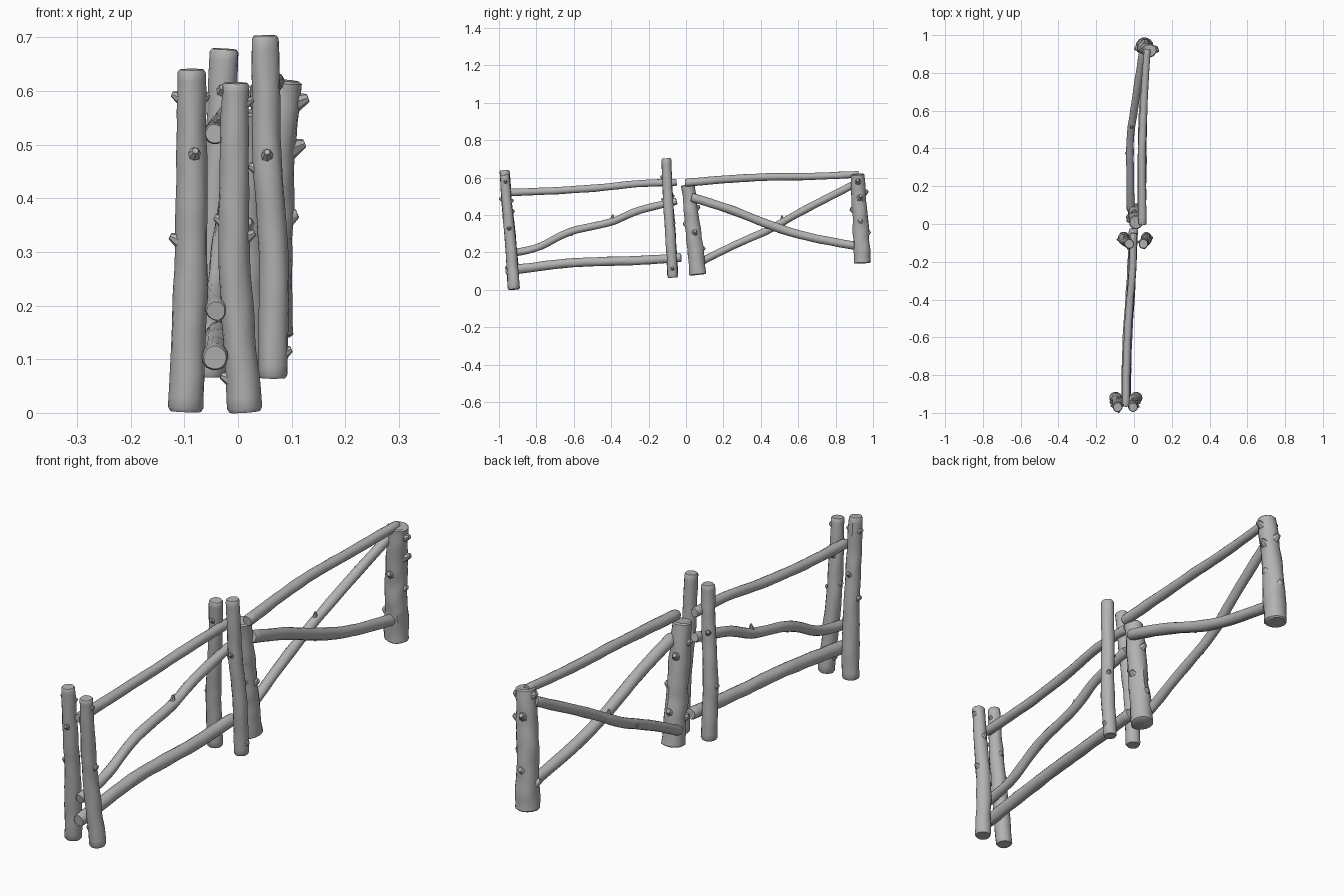
import bpy, bmesh, math
from mathutils import Vector, Matrix, noise

cube = bpy.data.objects.get("Cube")
if cube:
    bpy.data.objects.remove(cube, do_unlink=True)

# One weathered wood colour
wood = bpy.data.materials.new("grey_wood")
wood.use_nodes = True
GREY = (0.45, 0.45, 0.45, 1)
wood.diffuse_color = GREY
wood.node_tree.nodes["Principled BSDF"].inputs["Base Color"].default_value = GREY

SIDES = 14


def spline(points, t):
    """Point on a smooth curve through all the points, t from 0 to 1."""
    n = len(points) - 1
    i = min(int(t * n), n - 1)
    f = t * n - i
    b, c = points[i], points[i + 1]
    a = points[i - 1] if i > 0 else b * 2 - c
    d = points[i + 2] if i + 2 <= n else c * 2 - b
    return 0.5 * (2 * b + (c - a) * f + (2 * a - 5 * b + 4 * c - d) * f**2
                  + (3 * b - a - 3 * c + d) * f**3)


def log(name, path, r0, r1, knots=(), rough=0.1, rings=36):
    """Gnarled log along a path; knots are (fraction, angle, length)."""
    points = [Vector(p) for p in path]
    seed = Vector((len(name), r0 * 100, points[0].x * 50))

    def frame(t):
        p = spline(points, t)
        along = (spline(points, min(t + 0.01, 1)) - spline(points, max(t - 0.01, 0))).normalized()
        side = Vector((1, 0, 0))
        side = (side - along * side.dot(along)).normalized()
        return p, along, side, along.cross(side)

    bm = bmesh.new()
    # Body rings, with a small rounded rim at both ends
    steps = [(0, 0.86)] + [(0.01 + 0.98 * i / rings, 1) for i in range(rings + 1)] + [(1, 0.86)]
    loops = []
    for t, scale in steps:
        p, along, u, v = frame(t)
        ring = []
        for k in range(SIDES):
            a = math.tau * k / SIDES
            d = u * math.cos(a) + v * math.sin(a)
            bump = noise.noise((p * 14) + d * 1.1 + seed)
            r = (r0 + (r1 - r0) * t) * scale * (1 + rough * bump)
            ring.append(bm.verts.new(p + d * r))
        loops.append(ring)
    for a, b in zip(loops, loops[1:]):
        for k in range(SIDES):
            j = (k + 1) % SIDES
            bm.faces.new((a[k], a[j], b[j], b[k]))
    bm.faces.new(list(reversed(loops[0])))
    bm.faces.new(loops[-1])

    # Broken branch stubs
    for t, angle, length in knots:
        p, along, u, v = frame(t)
        a = math.radians(angle)
        r = r0 + (r1 - r0) * t
        out = u * math.cos(a) + v * math.sin(a)
        d = (out + along * 0.45).normalized()
        depth = length + r * 0.5
        place = Matrix.Translation(p + out * r * 0.5 + d * depth / 2)
        place = place @ d.to_track_quat('Z', 'Y').to_matrix().to_4x4()
        bmesh.ops.create_cone(bm, cap_ends=True, segments=8, radius1=r * 0.62,
                              radius2=r * 0.2, depth=depth, matrix=place)

    bmesh.ops.recalc_face_normals(bm, faces=bm.faces)
    mesh = bpy.data.meshes.new(name)
    bm.to_mesh(mesh)
    bm.free()
    mesh.materials.append(wood)
    obj = bpy.data.objects.new(name, mesh)
    bpy.context.collection.objects.link(obj)
    bpy.ops.object.select_all(action='DESELECT')
    obj.select_set(True)
    bpy.context.view_layer.objects.active = obj
    bpy.ops.object.shade_smooth_by_angle(angle=math.radians(40))


# Paired posts at the front end
log("front_right_post", [(-.097, -.92, .003), (-.088, -.937, .25), (-.086, -.957, .45), (-.086, -.97, .64)],
    .034, .026, [(.44, 180, .012), (.9, 170, .013), (.72, -80, .012), (.9, 15, .008), (.6, 90, .01)])
log("front_left_post", [(.013, -.92, .002), (-.005, -.938, .25), (-.007, -.957, .45), (-.005, -.97, .615)],
    .032, .025, [(.45, 0, .012), (.92, 5, .01), (.08, 180, .01), (.5, 175, .01), (.7, 90, .012)])

# Paired posts in the middle
log("middle_right_post", [(-.055, -.07, .067), (-.052, -.083, .3), (-.035, -.096, .5), (-.025, -.105, .678)],
    .03, .026, [(.3, 180, .01), (.65, 120, .012), (.85, -90, .01)])
log("middle_left_post", [(.065, -.07, .065), (.067, -.083, .28), (.055, -.096, .47), (.05, -.105, .703)],
    .028, .026, [(.07, 0, .008), (.64, 180, .01), (.68, -90, .01), (.45, 60, .01)])

# Thick single posts carrying the second span
log("short_post", [(.012, .064, .08), (.01, .04, .3), (.01, .01, .562)], .045, .037,
    [(.3, 90, .012), (.5, 10, .012), (.75, 100, .014), (.85, 180, .012), (.25, 200, .012), (.6, -80, .01)], .14)
log("end_post", [(.055, .943, .142), (.062, .93, .4), (.08, .917, .62)], .046, .038,
    [(.9, 0, .018), (.7, 10, .018), (.42, 0, .01), (.93, 180, .014), (.55, -90, .012),
     (.3, 90, .01), (.75, 100, .014), (.2, 190, .012)], .14)

# Three rails of the first span
log("first_top_rail", [(-.043, -.965, .52), (-.038, -.7, .53), (-.025, -.45, .547), (-.008, -.25, .568), (-.003, -.05, .575)],
    .02, .019)
log("first_middle_rail", [(-.041, -.96, .19), (-.037, -.8, .225), (-.03, -.62, .31), (-.02, -.4, .363),
                          (-.01, -.25, .425), (-.003, -.05, .475)], .02, .02, [(.61, -90, .018), (.4, 90, .004)])
log("first_bottom_rail", [(-.043, -.965, .103), (-.035, -.6, .145), (-.015, -.3, .155), (-.003, -.025, .172)],
    .025, .024)

# Top rail and crossed braces of the second span
log("second_top_rail", [(.045, -.005, .573), (.042, .35, .6), (.053, .65, .606), (.07, .925, .617)], .022, .018)
log("descending_brace", [(.04, .03, .495), (.042, .25, .425), (.045, .48, .335), (.05, .67, .28), (.058, .92, .232)],
    .024, .022, [(.45, 90, .003)])
log("rising_brace", [(-.018, .07, .145), (-.02, .25, .235), (-.02, .45, .325), (.003, .62, .42), (.045, .91, .57)],
    .02, .02, [(.61, -90, .016), (.4, 180, .006)])
